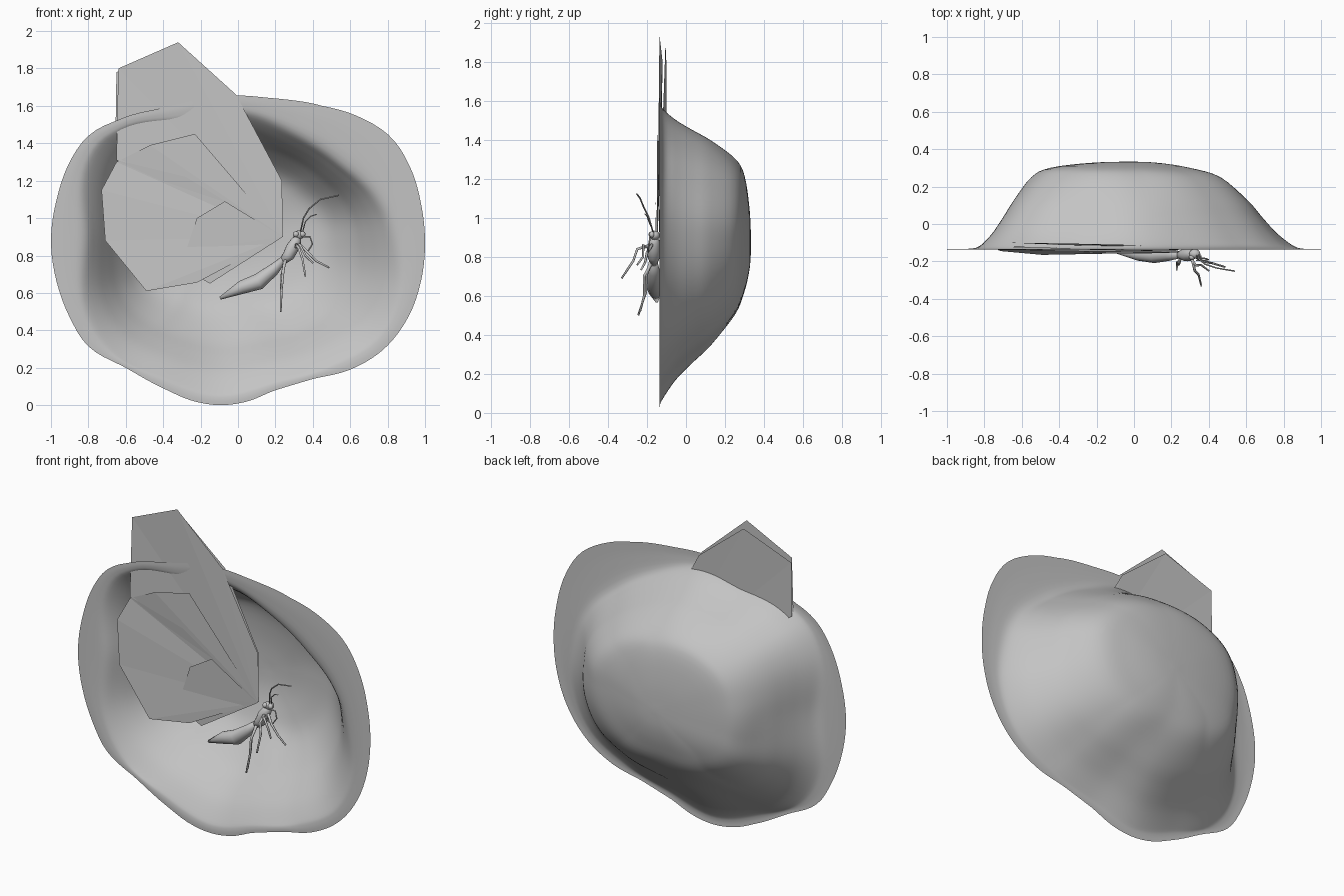
import bpy, bmesh, math
from mathutils import Vector

if "Cube" in bpy.data.objects:
    bpy.data.objects.remove(bpy.data.objects["Cube"])


def material(name, value):
    m = bpy.data.materials.new(name)
    m.diffuse_color = (value, value, value, 1)
    m.use_nodes = True
    m.node_tree.nodes["Principled BSDF"].inputs["Base Color"].default_value = m.diffuse_color
    return m


GREY = material("plain grey", 0.55)


def make(name, verts, faces, smooth=True):
    me = bpy.data.meshes.new(name)
    me.from_pydata([tuple(v) for v in verts], [], faces)
    ob = bpy.data.objects.new(name, me)
    bpy.context.collection.objects.link(ob)
    bm = bmesh.new()
    bm.from_mesh(me)
    bmesh.ops.recalc_face_normals(bm, faces=bm.faces)
    for f in bm.faces:
        f.smooth = smooth
    bm.to_mesh(me)
    bm.free()
    me.materials.append(GREY)
    return ob


def catmull(a, b, c, d, t):
    return b + 0.5 * t * (c - a + t * (2 * a - 5 * b + 4 * c - d + t * (3 * (b - c) + d - a)))


# Bowl: three outlines (rim, mouth, floor) around one centre, blended in depth
CX, CZ, N = 0.0, 0.85, 128
RIM = [(1, .88), (.98, 1.07), (.93, 1.25), (.82, 1.43), (.65, 1.54), (.45, 1.6), (.2, 1.64),
       (0, 1.655), (-.2, 1.635), (-.4, 1.59), (-.65, 1.52), (-.8, 1.44), (-.9, 1.3), (-.97, 1.1),
       (-1, .88), (-.97, .66), (-.9, .47), (-.8, .315), (-.6, .2), (-.4, .09), (-.25, .025),
       (-.1, 0), (.05, .02), (.2, .08), (.4, .14), (.6, .19), (.78, .3), (.91, .47), (.98, .67)]
MOUTH = [(.84, .88), (.77, 1.08), (.56, 1.3), (.3, 1.46), (0, 1.56), (-.3, 1.52), (-.65, 1.45),
         (-.79, 1.3), (-.82, .9), (-.8, .5), (-.67, .3), (-.4, .16), (-.1, .07), (.2, .14),
         (.5, .23), (.74, .38), (.85, .62)]
FLOOR = [(.47, .87), (.46, 1.0), (.33, 1.16), (.08, 1.28), (-.1, 1.305), (-.27, 1.28), (-.46, 1.17),
         (-.53, 1.0), (-.53, .8), (-.48, .64), (-.3, .54), (0, .51), (.28, .56), (.42, .69)]


def radii(pts):
    pol = sorted((math.atan2(z - CZ, x - CX) % math.tau, math.hypot(x - CX, z - CZ)) for x, z in pts)
    n, out = len(pol), []
    for i in range(N):
        a = math.tau * i / N
        k = max([j for j in range(n) if pol[j][0] <= a], default=-1)
        a0, a1 = pol[k][0], pol[(k + 1) % n][0]
        t = ((a - a0) % math.tau) / ((a1 - a0) % math.tau)
        out.append(catmull(*(pol[(k + j) % n][1] for j in (-1, 0, 1, 2)), t))
    return out


rim, mouth, floor_ = radii(RIM), radii(MOUTH), radii(FLOOR)
# weights of rim, mouth, floor, then depth and sideways / upward shift of each ring
RINGS = [(1, 0, 0, -.135, 0, 0), (.5, .5, 0, -.134, 0, 0), (0, 1, 0, -.12, 0, 0),
         (0, .78, .22, -.055, 0, 0), (0, .58, .42, .03, 0, 0), (0, .36, .64, .13, 0, 0),
         (0, 0, 1, .25, -.01, 0), (0, 0, .74, .3, -.05, .03), (0, 0, .36, .327, -.04, .02),
         (0, 0, 0, .334, -.02, .01)]
verts, faces, STEP = [], [], 4
for k in range(len(RINGS) - 1):
    for s in range(STEP):
        q = [RINGS[min(max(k + j, 0), len(RINGS) - 1)] for j in (-1, 0, 1, 2)]
        w = [catmull(*(r[c] for r in q), s / STEP) for c in range(6)]
        for i in range(N):
            r = w[0] * rim[i] + w[1] * mouth[i] + w[2] * floor_[i]
            a = math.tau * i / N
            verts.append((CX + w[4] + r * math.cos(a), w[3], CZ + w[5] + r * math.sin(a)))
rows = STEP * (len(RINGS) - 1)
for k in range(rows - 1):
    for i in range(N):
        j = (i + 1) % N
        faces.append((k * N + i, k * N + j, (k + 1) * N + j, (k + 1) * N + i))
verts.append((CX - .02, .334, CZ + .01))
for i in range(N):
    faces.append(((rows - 1) * N + i, (rows - 1) * N + (i + 1) % N, rows * N))
make("shell_bowl", verts, faces)


# Wings: flat fans of triangles from the root
def wing(name, pts):
    make(name, pts, [(0, i, i + 1) for i in range(1, len(pts) - 1)], smooth=False)


wing("front_forewing", [(.24, -.147, .9), (.235, -.142, 1.2), (-.01, -.139, 1.66), (-.32, -.136, 1.94),
                        (-.64, -.12, 1.8), (-.65, -.128, 1.31), (-.28, -.145, 1.22)])
wing("back_forewing", [(.24, -.14, .9), (.235, -.134, 1.2), (-.01, -.112, 1.65), (-.32, -.105, 1.9),
                       (-.65, -.1, 1.78), (-.655, -.1, 1.45), (-.3, -.11, 1.2)])
wing("front_hindwing", [(.24, -.151, .9), (-.23, -.147, 1.45), (-.47, -.142, 1.39), (-.65, -.126, 1.3),
                        (-.73, -.138, 1.15), (-.71, -.145, .88), (-.49, -.165, .61), (-.22, -.16, .655)])
wing("back_hindwing", [(.24, -.155, .9), (-.07, -.158, 1.09), (-.22, -.155, 1.0), (-.28, -.15, .82),
                       (-.22, -.145, .69), (-.15, -.145, .65)])


# Round tubes along a path, used for body, legs and antennae
def tube(name, pts, rad, sides=8):
    pts = [Vector(p) for p in pts]
    v, f, n = [], [], len(pts)
    for i, p in enumerate(pts):
        d = (pts[min(i + 1, n - 1)] - pts[max(i - 1, 0)]).normalized()
        u = d.cross(Vector((.31, .9, .2))).normalized()
        w = d.cross(u)
        r = rad[i] if isinstance(rad, list) else rad
        for j in range(sides):
            a = math.tau * j / sides
            v.append(p + r * (math.cos(a) * u + math.sin(a) * w))
    for i in range(n - 1):
        for j in range(sides):
            k = (j + 1) % sides
            f.append((i * sides + j, i * sides + k, (i + 1) * sides + k, (i + 1) * sides + j))
    f += [tuple(range(sides)), tuple(range((n - 1) * sides, n * sides))]
    make(name, v, f)


def ball(name, pos, r):
    bpy.ops.mesh.primitive_uv_sphere_add(segments=16, ring_count=10, radius=1, location=pos)
    ob = bpy.context.object
    ob.name = name
    ob.scale = r
    ob.data.materials.append(GREY)
    bpy.ops.object.shade_smooth()


# Body
tube("thorax", [(.325, -.16, .905), (.312, -.162, .88), (.29, -.165, .84), (.27, -.165, .80), (.235, -.165, .765)],
     [.012, .028, .035, .032, .018], 12)
tube("abdomen", [(.255, -.165, .79), (.19, -.165, .725), (.11, -.165, .66), (.02, -.16, .63), (-.095, -.15, .572)],
     [.016, .032, .044, .036, .008], 12)
ball("head", (.325, -.16, .91), (.03, .026, .024))
for x, y in ((.345, -.175), (.31, -.178)):
    ball("eye", (x, y, .914), (.016, .014, .016))

# Antennae, feeding tube and legs
tube("front_antenna", [(.335, -.17, .93), (.35, -.19, 1.0), (.38, -.215, 1.05), (.44, -.235, 1.1),
                       (.54, -.252, 1.122)], .004, 6)
tube("back_antenna", [(.345, -.165, .925), (.36, -.19, .98), (.39, -.2, 1.01), (.42, -.21, 1.02)], .003, 6)
tube("feeding_tube", [(.345, -.18, .9), (.385, -.185, .9), (.398, -.19, .86), (.375, -.195, .825),
                      (.345, -.195, .83), (.335, -.195, .845)], .004, 6)
LEGS = [[(.32, -.17, .87), (.37, -.2, .82), (.42, -.21, .77), (.487, -.23, .735)],
        [(.31, -.18, .86), (.325, -.25, .84), (.345, -.27, .78), (.36, -.33, .69)],
        [(.3, -.18, .84), (.33, -.22, .86), (.36, -.22, .8), (.40, -.25, .76)],
        [(.255, -.18, .78), (.235, -.205, .70), (.23, -.205, .62), (.228, -.245, .5)],
        [(.25, -.17, .78), (.24, -.215, .7), (.232, -.215, .6), (.23, -.235, .52)]]
for i, p in enumerate(LEGS):
    tube("leg_%d" % (i + 1), p, [.009, .007, .006, .005], 6)
